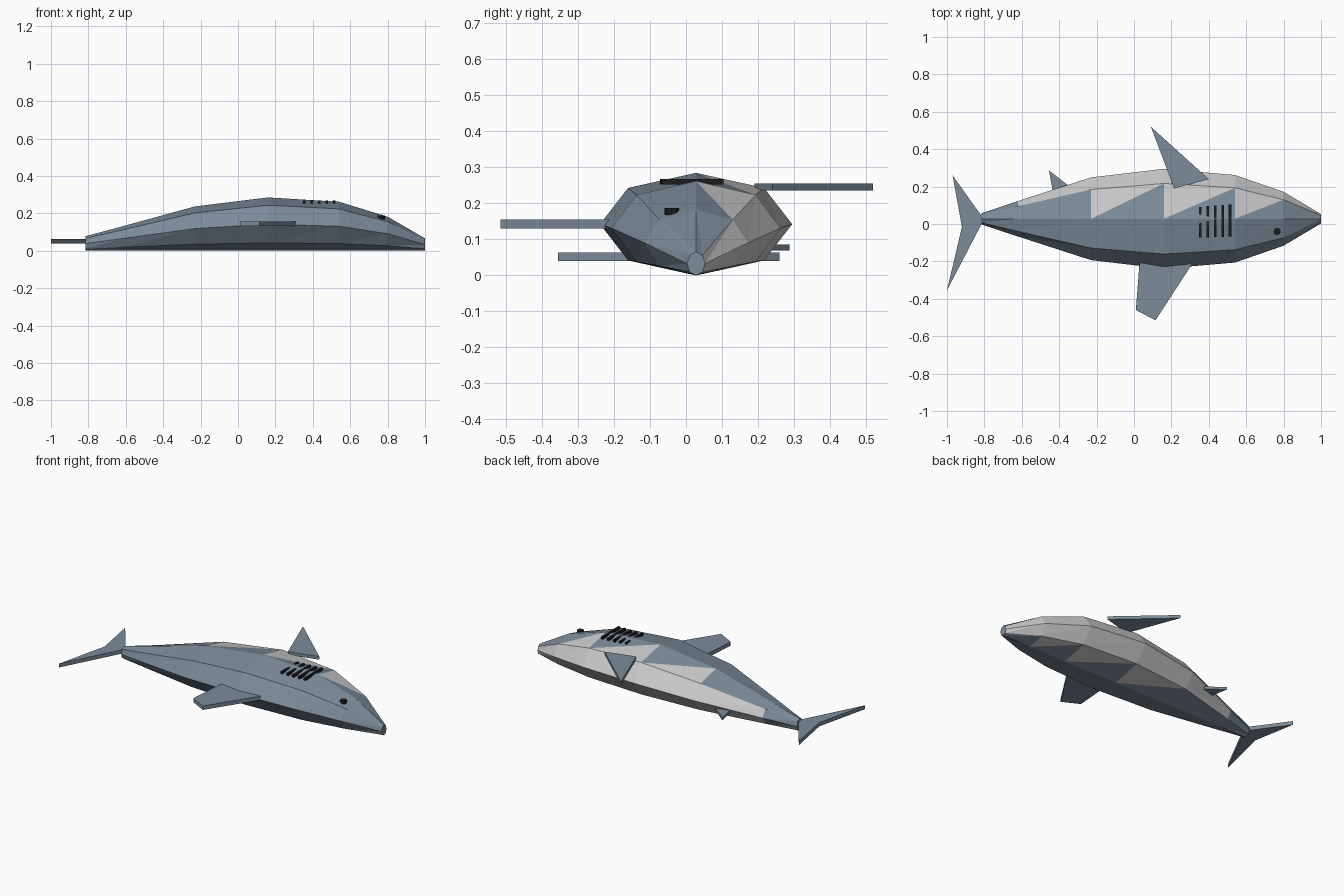
import bpy, bmesh, math

if "Cube" in bpy.data.objects:
    bpy.data.objects.remove(bpy.data.objects["Cube"])

def mat(name, col):
    m = bpy.data.materials.new(name)
    m.diffuse_color = (*col, 1)
    m.use_nodes = True
    m.node_tree.nodes["Principled BSDF"].inputs["Base Color"].default_value = m.diffuse_color
    return m

SLATE = mat("slate", (0.20, 0.26, 0.32))
PALE = mat("pale", (0.56, 0.55, 0.54))
BLACK = mat("black", (0.012, 0.012, 0.014))

def finish(name, bm, *mats):
    bmesh.ops.recalc_face_normals(bm, faces=bm.faces[:])
    me = bpy.data.meshes.new(name)
    bm.to_mesh(me)
    bm.free()
    for m in mats:
        me.materials.append(m)
    ob = bpy.data.objects.new(name, me)
    bpy.context.collection.objects.link(ob)
    return ob

def plate(name, pts, z0, z1, m):
    """Flat outline in xy, extruded from z0 to z1."""
    bm = bmesh.new()
    f = bm.faces.new([bm.verts.new((x, y, z0)) for x, y in pts])
    top = bmesh.ops.extrude_face_region(bm, geom=[f])["geom"]
    vs = [v for v in top if isinstance(v, bmesh.types.BMVert)]
    bmesh.ops.translate(bm, verts=vs, vec=(0, 0, z1 - z0))
    return finish(name, bm, m)

# Body: octagonal sections (x, half width, height) resting on z = 0
CY = 0.028
sections = [(-0.815, 0.030, 0.078), (-0.62, 0.095, 0.130), (-0.23, 0.221, 0.237),
            (0.16, 0.267, 0.285), (0.54, 0.234, 0.262), (0.80, 0.144, 0.182),
            (1.00, 0.025, 0.066)]
bm = bmesh.new()
rings = []
for x, w, h in sections:
    rings.append([bm.verts.new((x, CY + w * math.sin(a * math.pi / 4),
                                h / 2 * (1 + math.cos(a * math.pi / 4))))
                  for a in range(8)])
for s, (r, f) in enumerate(zip(rings, rings[1:])):
    for i in range(8):
        j = (i + 1) % 8
        a = bm.faces.new((r[i], r[j], f[j]))
        b = bm.faces.new((r[i], f[j], f[i]))
        # pale belly on the +y side
        if i in (1, 2) and s >= 1:
            a.material_index = b.material_index = 1
        if 2 <= s <= 4:
            if i == 0:
                a.material_index = 1
            if i == 3:
                b.material_index = 1
bm.faces.new(rings[0])
bm.faces.new(rings[-1])
finish("body", bm, SLATE, PALE)

# Fins
plate("tail_fin", [(-0.97, 0.26), (-0.82, 0.05), (-0.81, 0.01), (-1.0, -0.355),
                   (-0.92, -0.015)], 0.04, 0.064, SLATE)
plate("dorsal_fin", [(0.03, -0.2), (0.01, -0.46), (0.115, -0.515), (0.31, -0.215)],
      0.131, 0.156, SLATE)
plate("pectoral_fin", [(0.09, 0.52), (0.40, 0.24), (0.215, 0.19)], 0.236, 0.256, SLATE)
plate("pelvic_fin", [(-0.455, 0.287), (-0.35, 0.205), (-0.435, 0.18)], 0.07, 0.086, SLATE)

# Gill slits
for k in range(5):
    x = 0.355 + 0.0395 * k
    y0, y1 = -0.072 + 0.001 * k, 0.092 + 0.003 * k
    plate(f"gill_slit_{k + 1}", [(x - 0.007, y0), (x + 0.007, y0), (x + 0.007, y1),
                                 (x - 0.007, y1)], 0.253, 0.268, BLACK)

# Eye
plate("eye", [(0.765 + 0.02 * math.cos(a * math.pi / 4), -0.04 + 0.02 * math.sin(a * math.pi / 4))
              for a in range(8)], 0.168, 0.188, BLACK)
